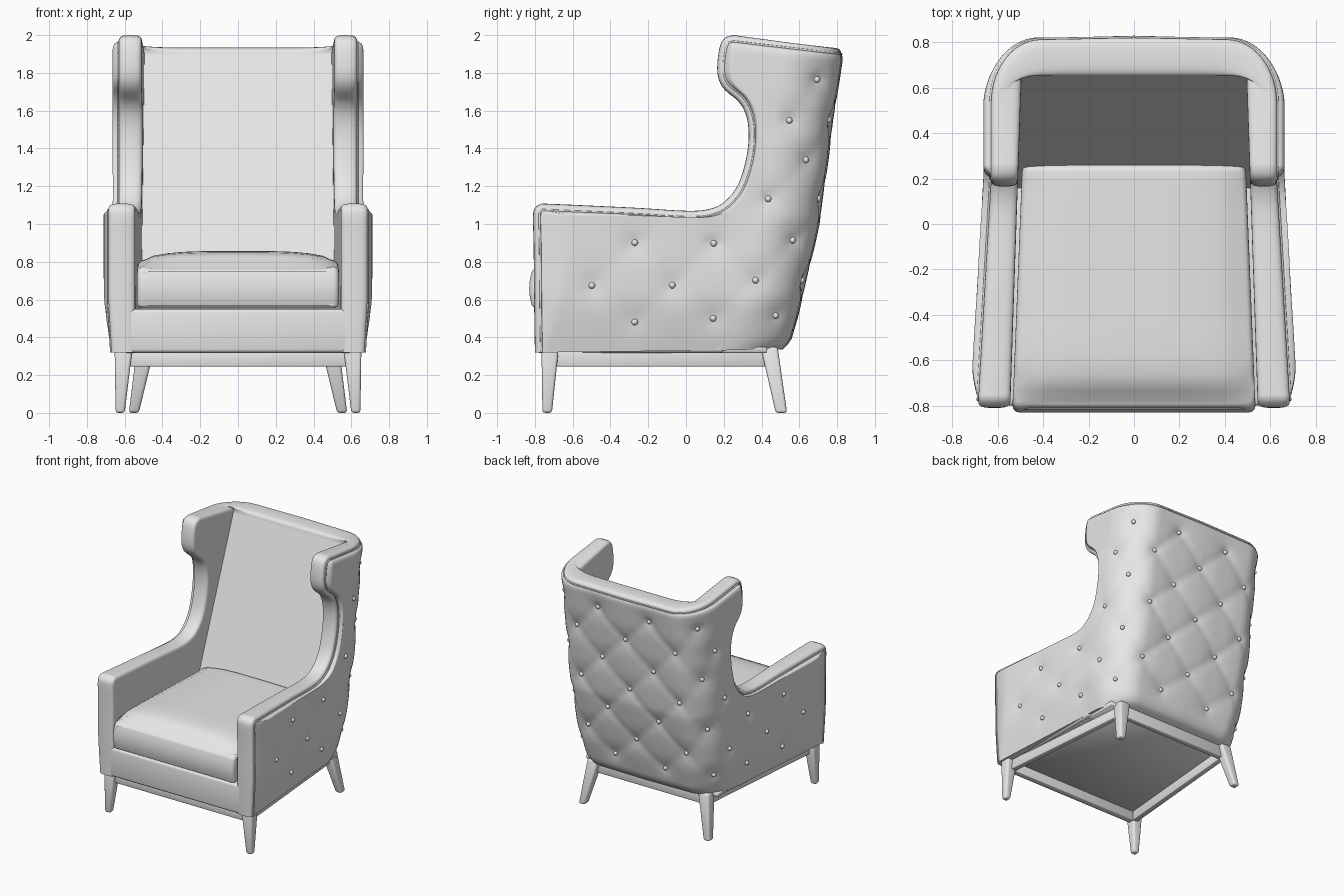
import bpy, bmesh, math
from mathutils import Vector

if "Cube" in bpy.data.objects:
    bpy.data.objects.remove(bpy.data.objects["Cube"])

mat = bpy.data.materials.new("grey_fabric")
mat.diffuse_color = (0.8, 0.8, 0.8, 1)
mat.use_nodes = True
mat.node_tree.nodes["Principled BSDF"].inputs["Base Color"].default_value = mat.diffuse_color


def finish(bm, name, angle=40):
    bmesh.ops.recalc_face_normals(bm, faces=bm.faces[:])
    me = bpy.data.meshes.new(name)
    bm.to_mesh(me)
    bm.free()
    me.materials.append(mat)
    ob = bpy.data.objects.new(name, me)
    bpy.context.collection.objects.link(ob)
    bpy.ops.object.select_all(action='DESELECT')
    ob.select_set(True)
    bpy.context.view_layer.objects.active = ob
    bpy.ops.object.shade_smooth_by_angle(angle=math.radians(angle))
    return ob


def mirror(ob):
    m = ob.modifiers.new("mirror", 'MIRROR')
    m.use_clip = True


def interp(table, t):
    """Piecewise linear lookup in (t, value) pairs."""
    for (a, p), (b, q) in zip(table, table[1:]):
        if t <= b:
            return p + (q - p) * max(0, (t - a) / (b - a))
    return table[-1][1]


def catmull(keys, sub):
    pts = [Vector(k) for k in keys]
    pts = [2 * pts[0] - pts[1]] + pts + [2 * pts[-1] - pts[-2]]
    out = []
    for a, b, c, d in zip(pts, pts[1:], pts[2:], pts[3:]):
        for k in range(sub):
            t = k / sub
            out.append(0.5 * (2 * b + (c - a) * t + (2 * a - 5 * b + 4 * c - d) * t * t
                              + (3 * b - a - 3 * c + d) * t ** 3))
    return out + [pts[-2]]


# Front contour of arm and wing (y, z) with the matching height on the back
rows = catmull([
    (-.765, .32, .335), (-.768, .50, .45), (-.77, .70, .57), (-.772, .90, .70),
    (-.775, 1.04, .80), (-.765, 1.07, .82), (-.73, 1.072, .84), (-.5, 1.062, .90),
    (-.25, 1.05, .96), (0, 1.035, 1.03), (.13, 1.045, 1.09), (.225, 1.09, 1.15),
    (.305, 1.19, 1.23), (.353, 1.34, 1.34), (.367, 1.48, 1.46), (.35, 1.59, 1.55),
    (.305, 1.67, 1.63), (.23, 1.735, 1.70), (.203, 1.79, 1.76), (.203, 1.87, 1.82),
    (.22, 1.95, 1.88), (.255, 1.965, 1.90)], 4)
back_line = [(.33, .50), (.38, .545), (.6, .60), (1.02, .695), (1.55, .765), (1.87, .812), (2, .818)]
NS, NC, NB, RIM = 36, 14, 20, .035
RX, RY = .22, .28


def outer_x(y, z):
    back = min(1, max(0, (y + .8) / 1.0))
    low = max(0, (.6 - z) / .3)
    return .688 - .058 * back - low * (.016 + .014 * back)


def inner_x(y):
    return .545 - .05 * (y + .8) / 1.47


outer, inner = [], []
for fy, fz, bz in rows:
    by = interp(back_line, bz)
    iy = .26 + (bz - .83) * .366
    o, n = [], []
    for j in range(NS + 1):
        t = j / NS
        y = fy + (by - RY - fy) * t
        z = fz + (bz - fz) * (y - fy) / (by - fy)
        o.append(Vector((outer_x(y, z), y, z)))
        y = fy + (iy - fy) * t
        n.append(Vector((inner_x(y), y, fz + (bz - fz) * t)))
    x0 = o[-1].x
    for j in range(1, NC + 1):
        a = math.pi / 2 * j / NC
        y = by - RY + RY * math.sin(a)
        z = fz + (bz - fz) * (y - fy) / (by - fy)
        o.append(Vector((x0 - RX + RX * math.cos(a), y, z)))
    for j in range(1, NB + 1):
        o.append(Vector(((x0 - RX) * (1 - j / NB), by + .008 * j / NB, bz)))
    for j in range(1, NC + NB + 1):
        n.append(Vector((inner_x(iy) * (1 - j / (NC + NB)), iy, bz)))
    outer.append(o)
    inner.append(n)
M, N = len(rows), NS + NC + NB + 1

# Outward direction at each outer point
normal = [[None] * N for _ in range(M)]
for i in range(M):
    for j in range(N):
        du = outer[i][min(j + 1, N - 1)] - outer[i][max(j - 1, 0)]
        dv = outer[min(i + 1, M - 1)][j] - outer[max(i - 1, 0)][j]
        v = du.cross(dv).normalized()
        if v.x * outer[i][j].x + v.y * max(0, outer[i][j].y) < 0:
            v = -v
        if j == N - 1:
            v.x = 0
        normal[i][j] = v

# Button layout: sides as (y, z), back as (x, z)
side = [(.70, 1.76), (.53, 1.56), (.64, 1.34), (.45, 1.13), (.56, .92), (.14, .90), (-.28, .90),
        (.36, .70), (-.075, .68), (-.49, .67), (.48, .52), (.14, .49), (-.28, .485)]
back = [(.23, z) for z in (1.76, 1.34, .92, .52)]
back += [(x, z) for z in (1.56, 1.13, .70) for x in (0, .44)]
cells = [(i, j) for i in range(M) for j in range(N)]
spots = [min(cells, key=lambda c: (outer[c[0]][c[1]].y - y) ** 2 + (outer[c[0]][c[1]].z - z) ** 2)
         for y, z in side]
back_cells = [c for c in cells if c[1] > NS + 3]
spots += [min(back_cells, key=lambda c: (outer[c[0]][c[1]].x - x) ** 2 + (outer[c[0]][c[1]].z - z) ** 2)
          for x, z in back]
centres = [outer[i][j].copy() for i, j in spots]
pleats = [(a, b) for k, a in enumerate(centres) for b in centres[k + 1:]
          if (a - b).length < .37 and abs(a.z - b.z) > .1]

# Tufting: puffed cloth with dents at buttons and pleats between them
for i, j in cells:
    p = outer[i][j].copy()
    mask = math.sin(math.pi / 2 * min(1, i / 10, (M - 1 - i) / 6, j / 5))
    d = min((p - c).length for c in centres)
    crease = 9
    for a, b in pleats:
        ab = b - a
        t = min(1, max(0, (p - a).dot(ab) / ab.length_squared))
        crease = min(crease, (p - a - ab * t).length)
    back = min(1, max(0, (j - NS) / NC))
    h = .010 * (1 - math.exp(-(d / .1) ** 2)) - .010 * math.exp(-(d / .035) ** 2)
    h -= (.002 + .004 * back) * math.exp(-(crease / .035) ** 2)
    h += .024 * (1 - back)
    outer[i][j] = p + normal[i][j] * h * mask

# Upholstered shell: arms, wings and back in one piece
bm = bmesh.new()
vo = [[bm.verts.new(p) for p in r] for r in outer]
vi = [[bm.verts.new(p) for p in r] for r in inner]
for g in (vo, vi):
    for i in range(M - 1):
        for j in range(N - 1):
            bm.faces.new((g[i][j], g[i][j + 1], g[i + 1][j + 1], g[i + 1][j]))
rings, edge = [], [(i, 0) for i in range(M)] + [(M - 1, j) for j in range(1, N)]
for i, j in edge:
    if j == 0:
        t = rows[min(i + 1, M - 1)] - rows[max(i - 1, 0)]
        n = Vector((0, -t.y, t.x)).normalized()
        if i == M - 1:
            n = (n + Vector((0, 0, 1))).normalized()
    else:
        n = Vector((0, 0, 1))
    ring = [vo[i][j]]
    for k in range(1, 12):
        a = math.pi * k / 12
        c = math.cos(a)
        f = .5 - .5 * math.copysign(abs(c) ** .65, c)
        ring.append(bm.verts.new(outer[i][j].lerp(inner[i][j], f) + n * RIM * math.sin(a) ** .6))
    rings.append(ring + [vi[i][j]])
for a, b in zip(rings, rings[1:]):
    for k in range(len(a) - 1):
        bm.faces.new((a[k], a[k + 1], b[k + 1], b[k]))
bm.faces.new(rings[0])
for j in range(N - 1):
    bm.faces.new((vo[0][j], vo[0][j + 1], vi[0][j + 1], vi[0][j]))
mirror(finish(bm, "upholstered_shell", 50))

# Piping along the outer seam
path = [outer[i][j] + normal[i][j] * .001 for i, j in edge]
path += [Vector((-p.x, p.y, p.z)) for p in reversed(path[:-1])]
cu = bpy.data.curves.new("piping", 'CURVE')
cu.dimensions = '3D'
cu.bevel_depth = .006
cu.bevel_resolution = 2
sp = cu.splines.new('POLY')
sp.points.add(len(path) - 1)
for q, p in zip(sp.points, path):
    q.co = (*p, 1)
cu.materials.append(mat)
bpy.context.collection.objects.link(bpy.data.objects.new("piping", cu))

# Buttons
bm = bmesh.new()
for i, j in spots:
    c = outer[i][j] + normal[i][j] * .004
    new = bmesh.ops.create_uvsphere(bm, u_segments=12, v_segments=8, radius=.017)['verts']
    bmesh.ops.translate(bm, verts=new, vec=c)
    if abs(c.x) < .01:
        bmesh.ops.delete(bm, geom=[v for v in new if v.co.x < -.001], context='VERTS')
mirror(finish(bm, "buttons", 80))


def block(name, bottom, top, bevel, segs=3, cuts=0, shape=None):
    """Rounded box between two (x0, x1, y0, y1, z) rectangles."""
    bm = bmesh.new()
    bmesh.ops.create_cube(bm, size=2)
    if cuts:
        bmesh.ops.subdivide_edges(bm, edges=bm.edges[:], cuts=cuts, use_grid_fill=True)
    sharp = [e for e in bm.edges if e.calc_face_angle(0) > 1]
    for v in bm.verts:
        u, w, h = ((c + 1) / 2 for c in v.co)
        lo = Vector((bottom[0] + (bottom[1] - bottom[0]) * u, bottom[2] + (bottom[3] - bottom[2]) * w, bottom[4]))
        hi = Vector((top[0] + (top[1] - top[0]) * u, top[2] + (top[3] - top[2]) * w, top[4]))
        raw = v.co.copy()
        v.co = lo.lerp(hi, h)
        if shape:
            shape(v.co, raw)
    bmesh.ops.bevel(bm, geom=sharp, offset=bevel, segments=segs, profile=.5, affect='EDGES')
    return finish(bm, name, 50)


# Seat base with front rail, and the underside panel
block("seat_base", (-.61, .61, -.797, .2, .318), (-.60, .60, -.80, .2, .55), .02)
block("underside_panel", (-.58, .58, -.7, .43, .318), (-.58, .58, -.7, .43, .35), .004, 1)


# Domed, tapered seat cushion
def dome(co, raw):
    u, w, h = raw
    co.x *= 1 - .04 * (w + 1)
    co.y -= .02 * (1 - h * h) * max(0, -w) ** 6
    co.z += .092 * (h + 1) / 2 * (1 - .5 * u ** 4) * (1 - max(0, -w) ** 7)


block("seat_cushion", (-.535, .535, -.81, .26, .552), (-.535, .535, -.81, .26, .765), .03, 4, 13, dome)

# Wooden underframe rails
block("front_rail", (-.60, .60, -.74, -.69, .245), (-.60, .60, -.74, -.69, .325), .006, 2)
block("back_rail", (-.50, .50, .41, .455, .245), (-.50, .50, .41, .455, .34), .006, 2)


def rail_shape(co, raw):
    co.x -= .10 * (raw.y + 1) / 2


mirror(block("side_rail", (.57, .615, -.72, .44, .245), (.57, .615, -.72, .44, .335), .006, 2, 0, rail_shape))

# Legs: straight tapered front, splayed back
mirror(block("front_leg", (.60, .648, -.76, -.71, 0), (.56, .653, -.765, -.675, .33), .015))
mirror(block("back_leg", (.525, .578, .475, .535, 0), (.44, .535, .395, .485, .35), .015))
